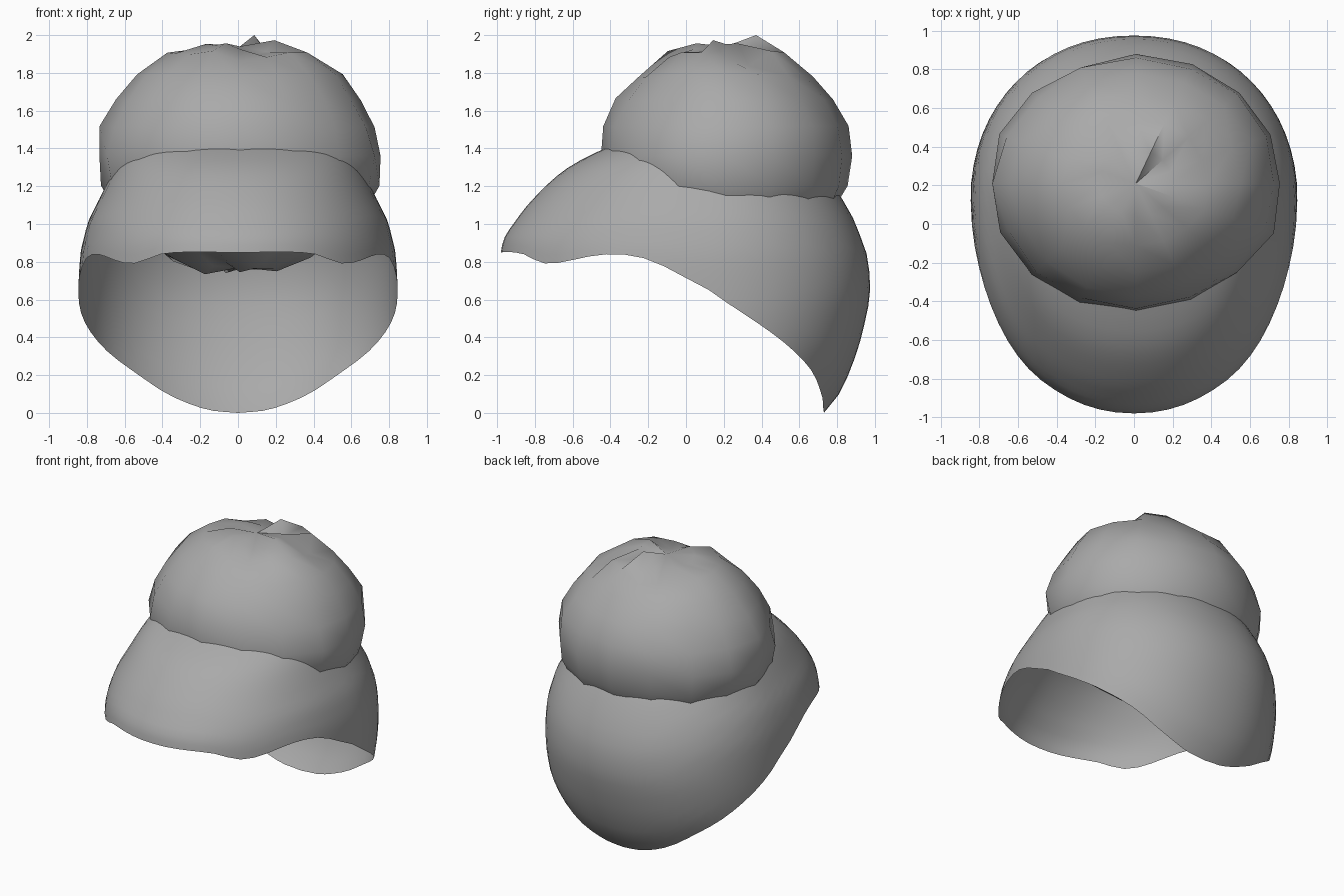
import bpy, bmesh, math, random

if "Cube" in bpy.data.objects:
    bpy.data.objects.remove(bpy.data.objects["Cube"])

random.seed(4)
grey = bpy.data.materials.new("plain grey")
grey.diffuse_color = (0.4, 0.4, 0.4, 1)
grey.use_nodes = True
grey.node_tree.nodes["Principled BSDF"].inputs["Base Color"].default_value = grey.diffuse_color


def curve(table, x, col=1):
    """Smooth interpolation through the rows of a table keyed on column 0."""
    n = len(table)
    x = min(max(x, table[0][0]), table[-1][0])
    i = max(k for k in range(n - 1) if table[k][0] <= x)

    def slope(k):
        a, b = table[max(k - 1, 0)], table[min(k + 1, n - 1)]
        return (b[col] - a[col]) / (b[0] - a[0])
    p, q = table[i], table[i + 1]
    h = q[0] - p[0]
    t = (x - p[0]) / h
    return ((2*t**3 - 3*t**2 + 1) * p[col] + (t**3 - 2*t**2 + t) * h * slope(i)
            + (3*t**2 - 2*t**3) * q[col] + (t**3 - t**2) * h * slope(i + 1))


def finish(bm, name, angle):
    mesh = bpy.data.meshes.new(name)
    bmesh.ops.recalc_face_normals(bm, faces=bm.faces)
    bm.to_mesh(mesh)
    bm.free()
    obj = bpy.data.objects.new(name, mesh)
    bpy.context.collection.objects.link(obj)
    mesh.materials.append(grey)
    bpy.ops.object.select_all(action='DESELECT')
    obj.select_set(True)
    bpy.context.view_layer.objects.active = obj
    bpy.ops.object.shade_smooth_by_angle(angle=math.radians(angle))
    return obj


# Shell cross-sections: height, front y, back y, half width
SECTIONS = [(0, -1.0, .73, .60), (.1, -1.0, .81, .70), (.28, -1.0, .89, .81),
            (.45, -1.0, .94, .842), (.65, -1.0, .975, .845), (.85, -.98, .955, .833),
            (.93, -.96, .925, .815), (1.02, -.90, .89, .79), (1.11, -.83, .84, .745),
            (1.24, -.70, .76, .68), (1.32, -.59, .68, .635), (1.4, -.43, .58, .57),
            (1.5, -.2, .45, .4)]
# Lower rim: angle from the side (front is -90), height
RIM = [(-90, .85), (-64, .845), (-49, .79), (-28, .84), (-16, .815), (-5, .71),
       (7, .57), (30, .36), (46, .22), (59, .1), (75, .02), (90, 0)]
TOP, ROWS, COLS, MID, POWER = 1.5, 16, 64, .12, 2 / 2.12


def shell_point(a, z):
    c, s = math.cos(a), math.sin(a)
    front, back, half = (curve(SECTIONS, z, k) for k in (1, 2, 3))
    depth = (back - MID) if s > 0 else (MID - front)
    return (math.copysign(abs(c) ** POWER, c) * half,
            MID + math.copysign(abs(s) ** POWER, s) * depth, z)


# Swept hood, open underneath
bm = bmesh.new()
cols = []
for i in range(COLS):
    a = 2 * math.pi * i / COLS
    low = curve(RIM, math.degrees(math.asin(max(-1, min(1, math.sin(a))))))
    cols.append([bm.verts.new(shell_point(a, low + (TOP - low) * j / ROWS))
                 for j in range(ROWS + 1)])
for i in range(COLS):
    p, q = cols[i], cols[(i + 1) % COLS]
    for j in range(ROWS):
        bm.faces.new((p[j], q[j], q[j + 1], p[j + 1]))
finish(bm, "hood", 60)

# Puffy crown: squashed ball with uneven lumps and a gathered top
bm = bmesh.new()
bmesh.ops.create_uvsphere(bm, u_segments=16, v_segments=12, radius=1)
for v in bm.verts:
    x, y, z = v.co
    flat = math.hypot(x, y)
    k = 1 + random.uniform(-.025, .025)
    gather = 0
    if .05 < flat < .6 and abs(z) > .7:
        gather = random.uniform(-.035, .035)
    v.co = (.01 + .755 * x * k, .21 + .66 * y * k, 1.36 + .60 * z * k + gather)
    if flat < .05:
        v.co.z = 1.94 if z > 0 else .77
peak = min(bm.verts, key=lambda v: (v.co.x - .1) ** 2 + (v.co.y - .32) ** 2 + (v.co.z - 2) ** 2)
peak.co.z = 2.0
for v in bm.verts:
    v.co.z = min(v.co.z, 2.0)
finish(bm, "puffy_crown", 50)
